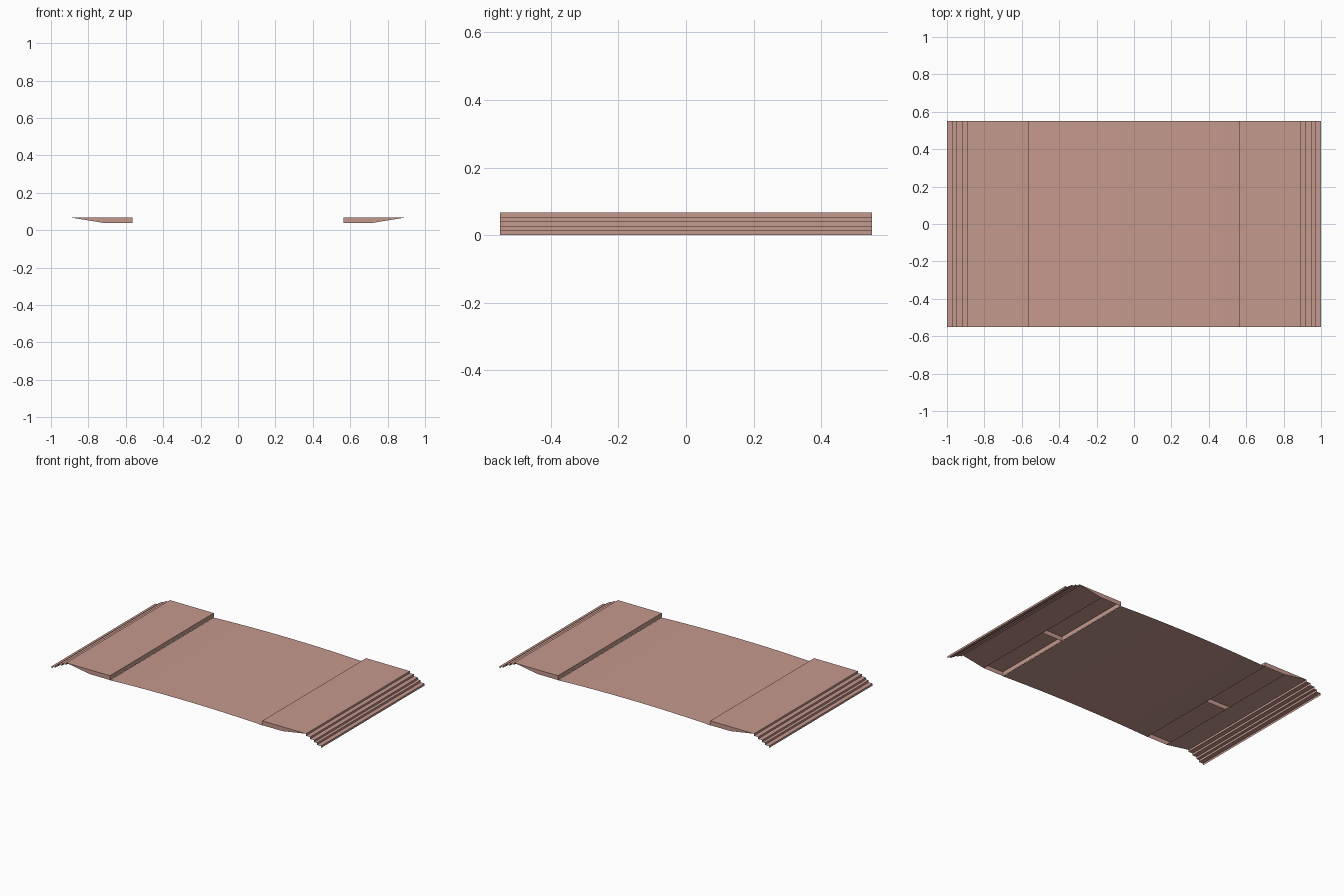
import bpy
import math

if "Cube" in bpy.data.objects:
    bpy.data.objects.remove(bpy.data.objects["Cube"])

HALF_W = 0.55          # half width along y
TOP, LOW = 0.067, 0.038
INNER, KNEE, LIP = 0.565, 0.715, 0.89

clay = bpy.data.materials.new("dusty pink")
clay.diffuse_color = (0.56, 0.32, 0.27, 1)
clay.use_nodes = True
clay.node_tree.nodes["Principled BSDF"].inputs["Base Color"].default_value = clay.diffuse_color


def make(name, verts, faces):
    mesh = bpy.data.meshes.new(name)
    mesh.from_pydata(verts, [], faces)
    mesh.materials.append(clay)
    obj = bpy.data.objects.new(name, mesh)
    bpy.context.collection.objects.link(obj)
    return obj


def sheet(name, profile):
    """Sweep an open x-z profile across the width as a thin skin."""
    verts = [(x, y, z) for x, z in profile for y in (-HALF_W, HALF_W)]
    faces = [(2 * i, 2 * i + 2, 2 * i + 3, 2 * i + 1) for i in range(len(profile) - 1)]
    return make(name, verts, faces)


def plate(name, profile, y):
    """Flat upright plate in the x-z plane."""
    order = range(len(profile)) if y <= 0 else reversed(range(len(profile)))
    return make(name, [(x, y, z) for x, z in profile], [tuple(order)])


# Gently arched middle deck
SEG = 12
arch = []
for i in range(SEG + 1):
    t = -1 + 2 * i / SEG
    arch.append((INNER * t, LOW - 0.001 + 0.012 * (1 - t * t)))
sheet("arched_deck", arch)

# End stair: four treads and five risers
xs = [LIP, 0.92, 0.95, 0.97, 1.0]
stair = [(LIP, TOP)]
for i, x in enumerate(xs):
    stair += [(x, TOP * (5 - i) / 5), (x, TOP * (4 - i) / 5)]
stair = stair[1:]

# Side outline of each raised end platform
outline = [(INNER, TOP), (INNER, LOW), (KNEE, LOW), (LIP, TOP)]

for s, side in ((1, "right"), (-1, "left")):
    def flip(points):
        pts = [(s * x, z) for x, z in points]
        return pts if s > 0 else pts[::-1]

    # Platform top with its inner wall
    sheet(side + "_platform_top", flip([(INNER, LOW), (INNER, TOP), (LIP, TOP)]))
    # Sloping underside, open towards the deck
    sheet(side + "_platform_underside", flip([(KNEE, LOW), (LIP, TOP)])[::-1])
    # Steps going down to the ground
    sheet(side + "_steps", flip(stair))
    # Closed ends and a middle rib
    for y, part in ((-HALF_W, "front_end"), (HALF_W, "back_end"), (0, "middle_rib")):
        plate(side + "_" + part, flip(outline), y)
